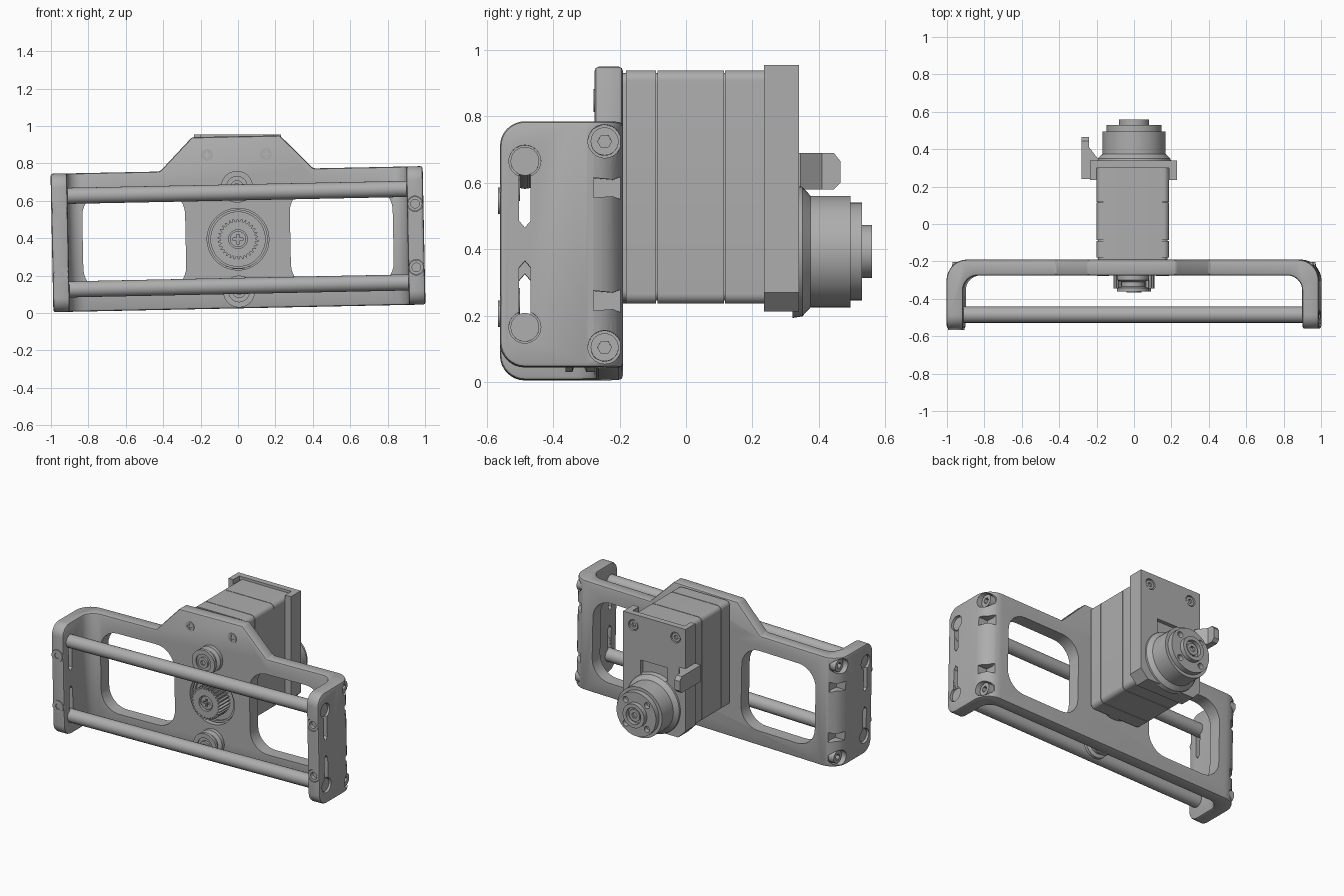
import bpy, bmesh
from math import sin, cos, pi, radians
from mathutils import Matrix

cube = bpy.data.objects.get("Cube")
if cube:
    bpy.data.objects.remove(cube)

grey = bpy.data.materials.new("machine_grey")
grey.use_nodes = True
grey.diffuse_color = (0.42, 0.42, 0.42, 1)
grey.node_tree.nodes["Principled BSDF"].inputs["Base Color"].default_value = (0.42, 0.42, 0.42, 1)

parts = []
AXES = {"X": lambda u, v, t: (t, u, v), "Y": lambda u, v, t: (u, t, v), "Z": lambda u, v, t: (u, v, t)}


def finish(name, bm):
    bmesh.ops.recalc_face_normals(bm, faces=bm.faces)
    me = bpy.data.meshes.new(name)
    bm.to_mesh(me)
    bm.free()
    me.materials.append(grey)
    ob = bpy.data.objects.new(name, me)
    bpy.context.collection.objects.link(ob)
    parts.append(ob)
    return ob


def prism(name, pts, axis, a, b):
    """Extrude a 2D outline along an axis from a to b."""
    bm = bmesh.new()
    lo, hi = [[bm.verts.new(AXES[axis](u, v, t)) for u, v in pts] for t in (a, b)]
    bm.faces.new(lo)
    bm.faces.new(hi)
    n = len(pts)
    for i in range(n):
        j = (i + 1) % n
        bm.faces.new((lo[i], lo[j], hi[j], hi[i]))
    return finish(name, bm)


def circle(u, v, r, n=40):
    return [(u + r * cos(2 * pi * i / n), v + r * sin(2 * pi * i / n)) for i in range(n)]


def rrect(u0, u1, v0, v1, r, n=8):
    corners = [(u1 - r, v1 - r), (u0 + r, v1 - r), (u0 + r, v0 + r), (u1 - r, v0 + r)]
    return [(cu + r * cos((k + i / n) * pi / 2), cv + r * sin((k + i / n) * pi / 2))
            for k, (cu, cv) in enumerate(corners) for i in range(n + 1)]


def rect(u0, u1, v0, v1):
    return [(u0, v0), (u1, v0), (u1, v1), (u0, v1)]


def lathe(name, x, z, profile, n=48):
    """Stepped round part about a y axis; profile holds (radius, y)."""
    bm = bmesh.new()
    rings = [[bm.verts.new((u, y, v)) for u, v in circle(x, z, r, n)] for r, y in profile]
    bm.faces.new(rings[0])
    bm.faces.new(rings[-1])
    for p, q in zip(rings, rings[1:]):
        for i in range(n):
            j = (i + 1) % n
            bm.faces.new((p[i], p[j], q[j], q[i]))
    return finish(name, bm)


def bake(ob):
    dg = bpy.context.evaluated_depsgraph_get()
    me = bpy.data.meshes.new_from_object(ob.evaluated_get(dg))
    ob.modifiers.clear()
    ob.data = me


def boolean(ob, tool, op="DIFFERENCE"):
    mod = ob.modifiers.new("cut", "BOOLEAN")
    mod.operation, mod.object, mod.solver = op, tool, "EXACT"
    bake(ob)
    parts.remove(tool)
    bpy.data.objects.remove(tool)


def bevel(ob, width, seg=2):
    mod = ob.modifiers.new("bevel", "BEVEL")
    mod.width, mod.segments, mod.limit_method, mod.angle_limit = width, seg, "ANGLE", radians(40)
    bake(ob)


def screw(name, u, v, axis, r, back, face, cross=False):
    """Screw head with a hex or cross recess in its face."""
    ob = prism(name, circle(u, v, r, 28), axis, back, face)
    inner = face + (back - face) * 0.5
    outer = face + (face - back) * 0.5
    if cross:
        w, l = r * 0.16, r * 0.6
        boolean(ob, prism("recess", [(u + a, v + b) for a, b in (
            (w, w), (w, l), (-w, l), (-w, w), (-l, w), (-l, -w),
            (-w, -w), (-w, -l), (w, -l), (w, -w), (l, -w), (l, w))], axis, inner, outer))
    else:
        boolean(ob, prism("recess", circle(u, v, r * 0.5, 6), axis, inner, outer))
    return ob


# Channel-shaped frame, built level around its own centre
frame = prism("frame", rrect(-0.995, 0.995, -0.9, -0.19, 0.11), "Z", -0.37, 0.37)
boolean(frame, prism("inside", rrect(-0.907, 0.907, -1.2, -0.275, 0.08), "Z", -1, 1))
boolean(frame, prism("side_outline", rrect(-0.56, 0.1, -0.37, 0.37, 0.075), "X", -2, 2), "INTERSECT")
hub = [(-0.41, 0.3), (0.41, 0.3), (0.41, 0.37), (0.235, 0.55), (-0.235, 0.55), (-0.41, 0.37)]
boolean(frame, prism("hub", hub, "Y", -0.275, -0.19), "UNION")
bevel(frame, 0.012)

# Windows, motor opening and bottom hole
for s in (-1, 1):
    a, b = sorted((s * 0.28, s * 0.83))
    boolean(frame, prism("window", rrect(a, b, -0.27, 0.27, 0.13), "Y", -0.4, 0))
boolean(frame, prism("motor_opening", circle(0, 0, 0.165, 64), "Y", -0.4, 0))

# Side cuts: slots, rod seats, corner screw pockets and nut notches
for s in (-1, 1):
    for k in (-1, 1):
        slot = [(-0.502, k * 0.21), (-0.502, k * 0.07), (-0.485, k * 0.05), (-0.468, k * 0.07), (-0.468, k * 0.21)]
        boolean(frame, prism("slot", slot, "X", s * 0.85, s * 1.1))
        boolean(frame, prism("rod_seat", circle(-0.485, k * 0.25, 0.048), "X", s * 0.975, s * 1.1))
        boolean(frame, prism("pocket", circle(-0.245, k * 0.31, 0.05), "X", s * 0.925, s * 1.1))
        notch = [(-0.278, k * 0.14), (-0.22, k * 0.145), (-0.17, k * 0.125),
                 (-0.17, k * 0.215), (-0.22, k * 0.195), (-0.278, k * 0.2)]
        boolean(frame, prism("notch", notch, "X", s * 0.925, s * 1.1))
        screw("corner_screw", -0.245, k * 0.31, "X", 0.042, s * 0.9, s * 0.965)

# Front clamp screws on one flange, open bushes on the other
for k in (-1, 1):
    screw("clamp_screw", -0.95, k * 0.17, "Y", 0.04, -0.53, -0.566)
    boolean(frame, prism("bush_seat", circle(0.95, k * 0.17, 0.041), "Y", -0.6, -0.53))
    bush = prism("clamp_bush", circle(0.95, k * 0.17, 0.039), "Y", -0.556, -0.5)
    boolean(bush, prism("bore", circle(0.95, k * 0.17, 0.023), "Y", -0.6, -0.51))

# Two cross rods
for k in (-1, 1):
    prism("cross_rod", circle(-0.485, k * 0.25, 0.043, 36), "X", -0.982, 0.982)

# Flanged guide rollers above and below the gear
for k in (-1, 1):
    z = k * 0.28
    lathe("guide_roller", 0, z, [(0.085, -0.25), (0.085, -0.3), (0.062, -0.31), (0.062, -0.335),
                                 (0.085, -0.342), (0.085, -0.362), (0.055, -0.362), (0.055, -0.352)])
    screw("roller_screw", 0, z, "Y", 0.035, -0.34, -0.366)

# Tilt the whole frame assembly slightly and lift it into place
tilt = Matrix.Translation((0, 0, 0.395)) @ Matrix.Rotation(-0.0205, 4, "Y")
for ob in parts:
    ob.data.transform(tilt)

# Cross-head plate screws, just proud of the plate
for x, z in ((-0.165, 0.845), (0.15, 0.85), (0.155, 0.53)):
    screw("plate_screw", x, z, "Y", 0.032, -0.24, -0.279, True)

# Output gear on the motor boss
lathe("motor_boss", 0, 0.395, [(0.158, -0.18), (0.158, -0.255), (0.145, -0.255), (0.145, -0.24)])
teeth = 30
outline = []
for i in range(teeth):
    for off, r in ((0, 0.094), (0.3, 0.094), (0.5, 0.109), (0.75, 0.109)):
        t = 2 * pi * (i + off) / teeth
        outline.append((r * cos(t), 0.395 + r * sin(t)))
gear = prism("output_gear", outline, "Y", -0.345, -0.23)
boolean(gear, prism("bore", circle(0, 0.395, 0.05), "Y", -0.4, -0.315))
screw("gear_screw", 0, 0.395, "Y", 0.043, -0.29, -0.335, True)

# Motor housing: three shells over a core
prism("motor_core", rrect(-0.192, 0.18, 0.245, 0.93, 0.03), "Y", -0.2, 0.3)
for name, a, b in (("front", -0.18, -0.09), ("middle", -0.086, 0.114), ("rear", 0.118, 0.3)):
    shell = prism("motor_shell_" + name, rrect(-0.2, 0.187, 0.236, 0.938, 0.03), "Y", a, b)

# Rear cap with side walls, screws and cable opening
cap = prism("rear_cap", [(-0.235, 0.955), (-0.235, 0.27), (-0.18, 0.213), (0.175, 0.213), (0.23, 0.27),
                         (0.23, 0.955)], "Y", 0.235, 0.34)
boolean(cap, prism("cap_inside", rect(-0.2, 0.187, 0.236, 1.1), "Y", 0.1, 0.3))
boolean(cap, prism("cable_opening", rect(-0.1, 0.1, 0.57, 0.66), "Y", 0.315, 0.5))
for x in (-0.16, 0.155):
    boolean(cap, prism("screw_seat", circle(x, 0.88, 0.036), "Y", 0.32, 0.5))
    screw("cap_screw", x, 0.88, "Y", 0.03, 0.31, 0.335)

# Round rear drive cover
cover = lathe("rear_drive", 0, 0.393, [(0.2, 0.32), (0.195, 0.35), (0.168, 0.375), (0.168, 0.495), (0.147, 0.495),
                                       (0.147, 0.53), (0.08, 0.53), (0.08, 0.56), (0.055, 0.56), (0.055, 0.535)])
for i in range(4):
    t = pi / 4 + i * pi / 2
    boolean(cover, prism("hole", circle(0.113 * cos(t), 0.393 + 0.113 * sin(t), 0.02, 20), "Y", 0.5, 0.6))
screw("rear_screw", 0, 0.393, "Y", 0.04, 0.52, 0.55)

# Hooked side tab
tab = prism("side_tab", [(-0.28, 0.24), (-0.22, 0.24), (-0.19, 0.345), (-0.24, 0.41), (-0.24, 0.465),
                         (-0.28, 0.465)], "Z", 0.58, 0.69)
tip = [(0.2, 0.58), (0.445, 0.58), (0.465, 0.6), (0.465, 0.665), (0.445, 0.69), (0.2, 0.69)]
boolean(tab, prism("tab_outline", tip, "X", -0.4, 0), "INTERSECT")

# Smooth the round surfaces, keep edges crisp
bpy.ops.object.select_all(action="DESELECT")
for ob in parts:
    ob.select_set(True)
bpy.context.view_layer.objects.active = frame
bpy.ops.object.shade_smooth_by_angle(angle=radians(28))
